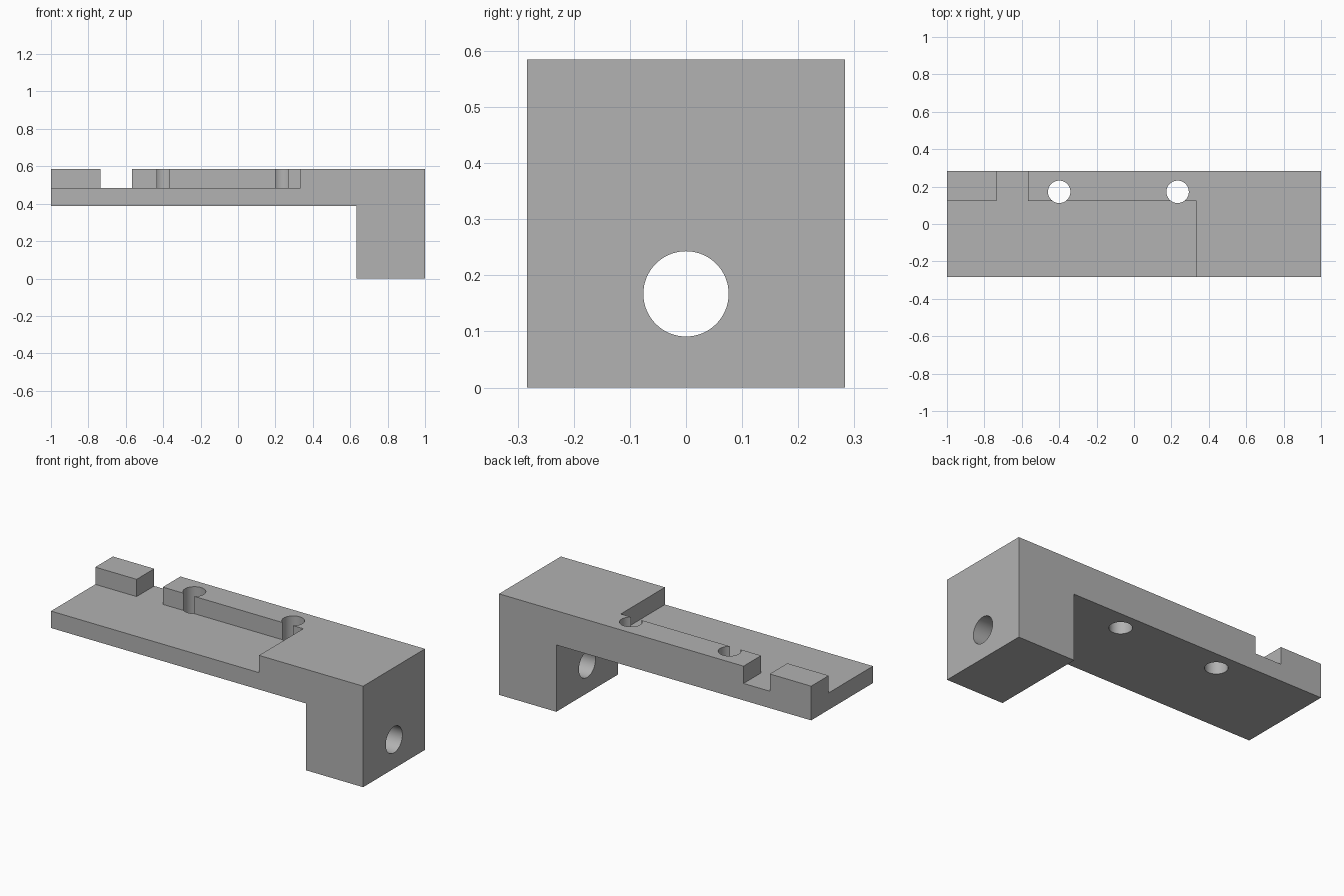
import bpy
import bmesh
from math import radians
from mathutils import Matrix

cube = bpy.data.objects.get("Cube")
if cube:
    bpy.data.objects.remove(cube, do_unlink=True)

HALF, TOP, FLOOR, UNDER = 0.283, 0.585, 0.485, 0.387
LEG, STEP, RAIL = 0.633, 0.333, 0.122

grey = bpy.data.materials.new("grey")
grey.use_nodes = True
colour = (0.445, 0.445, 0.445, 1)
grey.diffuse_color = colour
grey.node_tree.nodes["Principled BSDF"].inputs["Base Color"].default_value = colour


def add_object(name, bm):
    bmesh.ops.recalc_face_normals(bm, faces=bm.faces)
    mesh = bpy.data.meshes.new(name)
    bm.to_mesh(mesh)
    bm.free()
    mesh.materials.append(grey)
    obj = bpy.data.objects.new(name, mesh)
    bpy.context.collection.objects.link(obj)
    return obj


def prism(name, points, offset):
    """Extrude a closed outline along the offset vector."""
    bm = bmesh.new()
    face = bm.faces.new([bm.verts.new(p) for p in points])
    out = bmesh.ops.extrude_face_region(bm, geom=[face])["geom"]
    moved = [v for v in out if isinstance(v, bmesh.types.BMVert)]
    bmesh.ops.translate(bm, verts=moved, vec=offset)
    return add_object(name, bm)


def drill(name, centre, radius, depth, turn=0):
    bm = bmesh.new()
    matrix = Matrix.Translation(centre) @ Matrix.Rotation(radians(turn), 4, "Y")
    bmesh.ops.create_cone(bm, cap_ends=True, segments=64, radius1=radius,
                          radius2=radius, depth=depth, matrix=matrix)
    return add_object(name, bm)


# Bracket body: side profile of arm and leg
profile = [(-1, UNDER), (LEG, UNDER), (LEG, 0), (1, 0), (1, TOP), (-1, TOP)]
body = prism("bracket_body", [(x, -HALF, z) for x, z in profile], (0, 2 * HALF, 0))

# Recess in front of the rail, with the notch through the rail
recess = [(-1.1, -0.4), (STEP, -0.4), (STEP, RAIL), (-0.567, RAIL),
          (-0.567, 0.4), (-0.735, 0.4), (-0.735, RAIL), (-1.1, RAIL)]
cutters = [prism("recess_cutter", [(x, y, FLOOR) for x, y in recess], (0, 0, 0.3))]

# Two screw holes through the arm and one through the leg
for x in (-0.4, 0.233):
    cutters.append(drill("screw_hole_cutter", (x, 0.172, 0.5), 0.06, 0.6))
cutters.append(drill("leg_hole_cutter", (0.8, 0, 0.167), 0.076, 0.8, 90))

for cutter in cutters:
    cut = body.modifiers.new(cutter.name, "BOOLEAN")
    cut.operation = "DIFFERENCE"
    cut.solver = "EXACT"
    cut.object = cutter

# Apply the cuts and drop the cutters
bpy.ops.object.select_all(action="DESELECT")
body.select_set(True)
bpy.context.view_layer.objects.active = body
for name in [m.name for m in body.modifiers]:
    bpy.ops.object.modifier_apply(modifier=name)
for cutter in cutters:
    bpy.data.objects.remove(cutter, do_unlink=True)
bpy.ops.object.shade_smooth_by_angle(angle=radians(30))
